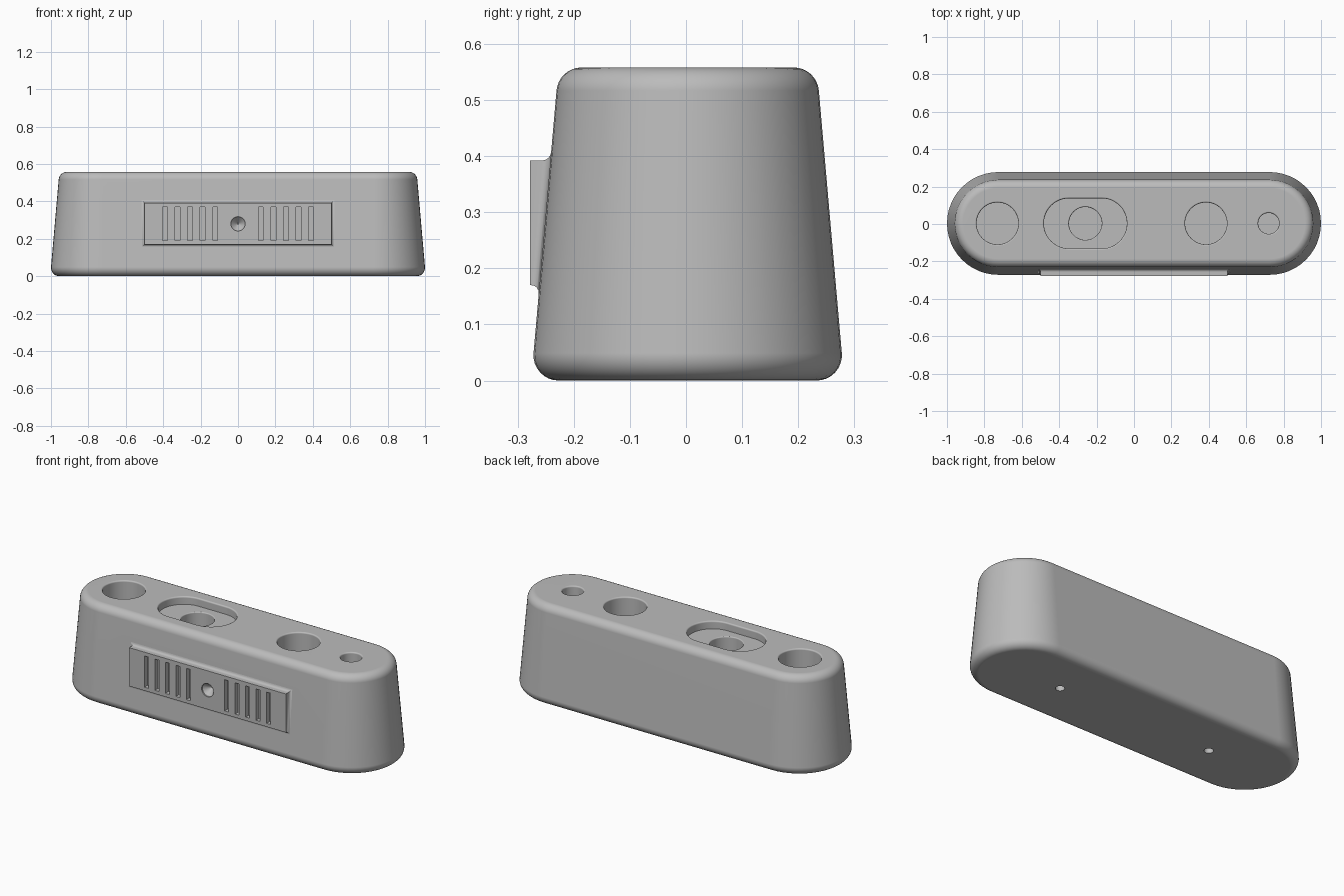
import bpy
import bmesh
from math import sin, cos, tan, pi, radians

if "Cube" in bpy.data.objects:
    bpy.data.objects.remove(bpy.data.objects["Cube"], do_unlink=True)

HEIGHT = 0.558
DRAFT = radians(5)      # slope of the walls
BASE = 0.279            # half depth of the walls extended to the floor
HALF = 0.725            # half length of the straight walls
MID = 0.003             # body centre in y
ROUND = 0.045

grey = bpy.data.materials.new("plain grey")
grey.use_nodes = True
COLOUR = (0.5, 0.5, 0.5, 1)
grey.diffuse_color = COLOUR
grey.node_tree.nodes["Principled BSDF"].inputs["Base Color"].default_value = COLOUR


def skin(name, rings):
    """Closed solid through a stack of matching rings."""
    bm = bmesh.new()
    loops = [[bm.verts.new(p) for p in ring] for ring in rings]
    for low, high in zip(loops, loops[1:]):
        for i in range(len(low)):
            j = (i + 1) % len(low)
            bm.faces.new((low[i], low[j], high[j], high[i]))
    bm.faces.new(loops[0][::-1])
    bm.faces.new(loops[-1])
    bmesh.ops.remove_doubles(bm, verts=bm.verts, dist=1e-5)
    bmesh.ops.recalc_face_normals(bm, faces=bm.faces)
    mesh = bpy.data.meshes.new(name)
    bm.to_mesh(mesh)
    bm.free()
    obj = bpy.data.objects.new(name, mesh)
    bpy.context.collection.objects.link(obj)
    mesh.materials.append(grey)
    return obj


def capsule(radius, z, half=0, x=0, y=MID, steps=24):
    """Horizontal ring: two half circles joined by straight sides."""
    ring = []
    for side in (1, -1):
        for i in range(steps + 1):
            a = pi * i / steps - pi / 2
            ring.append((x + side * (half + radius * cos(a)), y + side * radius * sin(a), z))
    return ring


def fillet(z, start, end, steps=8):
    """Rounded corner touching the sloped wall, as (radius, z) points."""
    r = BASE - (ROUND + z * sin(DRAFT)) / cos(DRAFT)
    angles = [start + (end - start) * i / steps for i in range(steps + 1)]
    return [(r + ROUND * cos(a), z + ROUND * sin(a)) for a in angles]


def combine(target, tool, operation):
    """Apply a boolean and remove the tool."""
    mod = target.modifiers.new("boolean", 'BOOLEAN')
    mod.operation = operation
    mod.solver = 'EXACT'
    mod.object = tool
    bpy.context.view_layer.objects.active = target
    bpy.ops.object.modifier_apply(modifier=mod.name)
    bpy.data.objects.remove(tool, do_unlink=True)


def pocket(x, radius, top, depth, half=0, lip=0.008):
    """Cut a vertical recess with a softened rim."""
    profile = [(radius, top - depth)]
    for i in range(5):
        a = pi / 2 * i / 4
        profile.append((radius + lip * (1 - cos(a)), top - lip + lip * sin(a)))
    profile.append((radius + lip, top + 0.03))
    combine(body, skin("pocket_cutter", [capsule(r, z, half, x) for r, z in profile]), 'DIFFERENCE')


# Tapered body with rounded rims
outline = fillet(ROUND, -pi / 2, DRAFT) + fillet(HEIGHT - ROUND, DRAFT, pi / 2)
body = skin("holder_body", [capsule(r, z, HALF) for r, z in outline])


# Front panel with a concave skirt that follows the sloped wall
def panel_ring(grow, lift=None):
    corners = []
    for sx, z in ((-1, 0.17 - grow), (1, 0.17 - grow), (1, 0.392 + grow), (-1, 0.392 + grow)):
        wall = MID - BASE + z * tan(DRAFT)
        corners.append((sx * (0.5 + grow), -0.278 if lift is None else wall - lift, z))
    return corners


SKIRT = 0.015
skirt = [(SKIRT * (1 - sin(a)), SKIRT * (1 - cos(a))) for a in (pi / 8 * i for i in range(5))]
rings = [panel_ring(SKIRT, -0.03)] + [panel_ring(g, l) for g, l in skirt] + [panel_ring(0)]
combine(body, skin("front_panel", rings), 'UNION')

# Vertical grooves on both halves of the panel
for side in (-1, 1):
    for i in range(5):
        x = side * (0.122 + 0.067 * i)
        groove = [[(x - 0.013, y, 0.19), (x + 0.013, y, 0.19), (x + 0.013, y, 0.37), (x - 0.013, y, 0.37)]
                  for y in (-0.3, -0.25)]
        combine(body, skin("groove_cutter", groove), 'DIFFERENCE')

# Conical dimple at the panel centre
dimple = [[(r * cos(a), y, 0.28 + r * sin(a)) for a in (2 * pi * i / 32 for i in range(32))]
          for r, y in ((0.038, -0.3), (0.038, -0.27), (0.004, -0.235))]
combine(body, skin("dimple_cutter", dimple), 'DIFFERENCE')

# Round wells, stadium recess and its inner well
for x, radius, depth in ((-0.73, 0.112, 0.4), (0.385, 0.112, 0.4), (0.72, 0.056, 0.3)):
    pocket(x, radius, HEIGHT, depth)
FLOOR = HEIGHT - 0.045
pocket(-0.26, 0.134, HEIGHT, HEIGHT - FLOOR, half=0.088)
pocket(-0.26, 0.088, FLOOR, 0.35, lip=0.006)

# Screw holes in the underside
for x in (-0.49, 0.49):
    screw = skin("screw_cutter", [capsule(0.024, z, x=x) for z in (-0.05, 0.08)])
    combine(body, screw, 'DIFFERENCE')

# Smooth shading with crisp edges
bpy.ops.object.select_all(action='DESELECT')
body.select_set(True)
bpy.context.view_layer.objects.active = body
bpy.ops.object.shade_smooth_by_angle(angle=radians(30))
weighted = body.modifiers.new("weighted_normals", 'WEIGHTED_NORMAL')
weighted.keep_sharp = True
